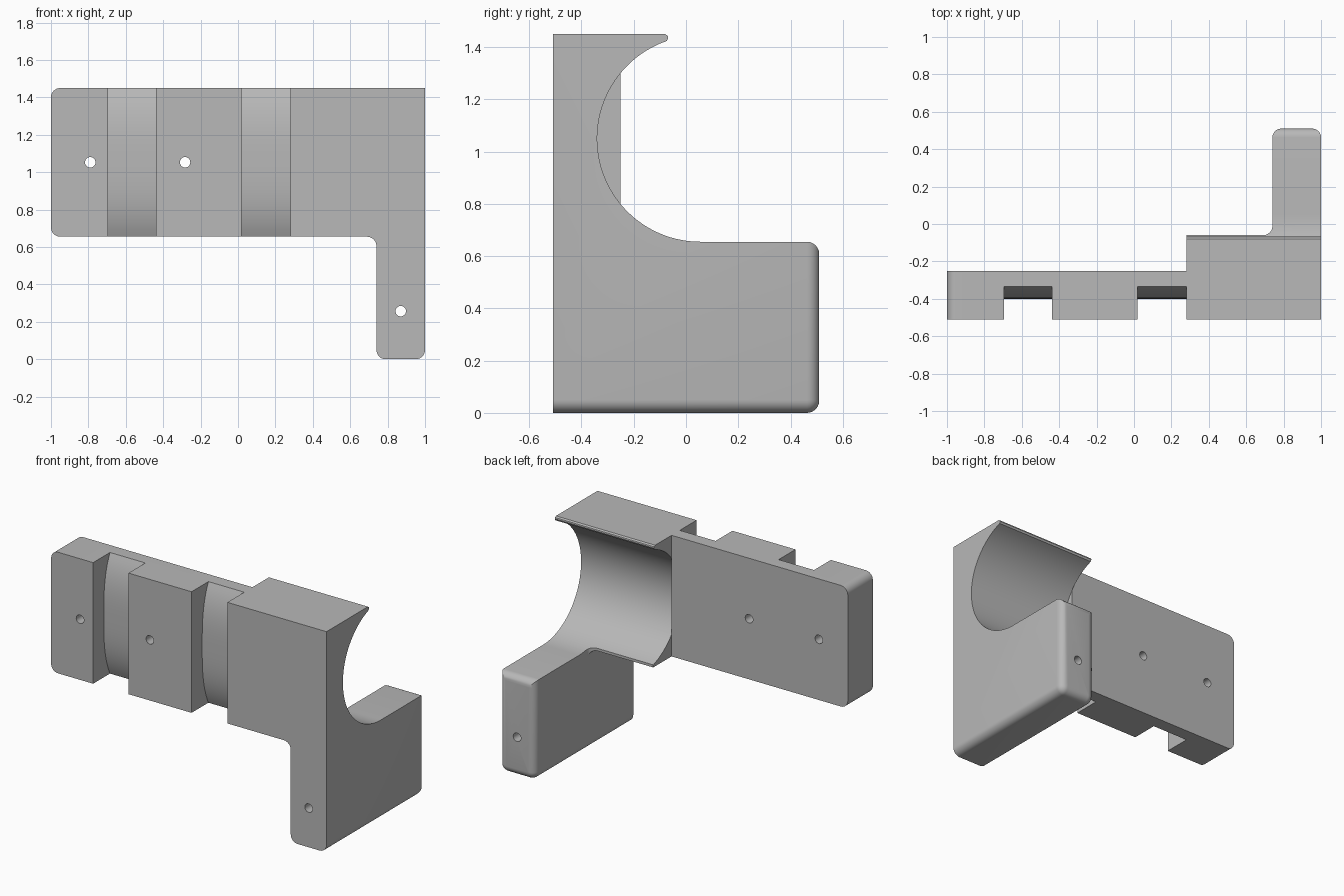
import bpy, bmesh, math
from mathutils import Vector

cube = bpy.data.objects.get("Cube")
if cube:
    bpy.data.objects.remove(cube, do_unlink=True)

grey = bpy.data.materials.new("plain grey")
grey.use_nodes = True
grey.diffuse_color = (0.48, 0.48, 0.48, 1)
grey.node_tree.nodes["Principled BSDF"].inputs["Base Color"].default_value = grey.diffuse_color

PLACE = {
    "x": lambda p, d: Vector((d, p[0], p[1])),
    "y": lambda p, d: Vector((p[0], d, p[1])),
    "z": lambda p, d: Vector((p[0], p[1], d)),
}


def arc(cx, cy, r, start, end, steps=8):
    angles = [math.radians(start + (end - start) * i / steps) for i in range(steps + 1)]
    return [(cx + r * math.cos(a), cy + r * math.sin(a)) for a in angles]


def prism(name, axis, profile, low, high):
    """Extrude a flat profile along an axis."""
    bm = bmesh.new()
    ends = [[bm.verts.new(PLACE[axis](p, d)) for p in profile] for d in (low, high)]
    for ring in ends:
        bm.faces.new(ring)
    n = len(profile)
    for i in range(n):
        j = (i + 1) % n
        bm.faces.new((ends[0][i], ends[0][j], ends[1][j], ends[1][i]))
    bmesh.ops.recalc_face_normals(bm, faces=bm.faces)
    mesh = bpy.data.meshes.new(name)
    bm.to_mesh(mesh)
    bm.free()
    mesh.materials.append(grey)
    obj = bpy.data.objects.new(name, mesh)
    bpy.context.collection.objects.link(obj)
    return obj


def cut(target, cutter):
    """Subtract the cutter and remove it."""
    mod = target.modifiers.new("cut", "BOOLEAN")
    mod.operation = "DIFFERENCE"
    mod.solver = "EXACT"
    mod.object = cutter
    cutter.hide_render = True
    bpy.context.view_layer.objects.active = target
    bpy.ops.object.modifier_apply(modifier=mod.name)
    bpy.data.objects.remove(cutter, do_unlink=True)


# Bracket outline: wide plate with a leg at one end
R = 0.05
TOP, FLOOR = 1.45, 0.655
outline = (arc(-1 + R, TOP - R, R, 180, 90) + [(1, TOP)]
           + arc(1 - R, R, R, 0, -90) + arc(0.74 + R, R, R, -90, -180)
           + arc(0.74 - R, FLOOR - R, R, 0, 90)
           + arc(-1 + R, FLOOR + R, R, -90, -180))
bracket = prism("bracket", "y", outline, -0.51, 0.51)

# Clear the space behind the plate and beside the leg
rear = ([(-1.1, -0.25), (0.28, -0.25), (0.28, -0.06)]
        + arc(0.74 - R, -0.06 + R, R, -90, 0) + [(0.74, 0.7), (-1.1, 0.7)])
cut(bracket, prism("rear_cutter", "z", rear, -0.1, 1.6))

# Round saddle with a blunt upper lip and the flat top of the leg
saddle = ([(0.7, 1.6), (-0.08, 1.6), (-0.08, TOP), (-0.07, 1.443), (-0.068, 1.435)]
          + arc(0.055, 1.05, 0.395, 109, 270, 48) + [(0.7, FLOOR)])
cut(bracket, prism("saddle_cutter", "x", saddle, 0.279, 1.1))

# Rounded rear end of the leg
bm = bmesh.new()
bm.from_mesh(bracket.data)
bmesh.ops.remove_doubles(bm, verts=bm.verts, dist=0.0001)
rim = [e for e in bm.edges if all(v.co.y > 0.509 for v in e.verts)]
bmesh.ops.bevel(bm, geom=rim, offset=0.047, offset_type="OFFSET", segments=6,
                profile=0.5, affect="EDGES", clamp_overlap=False)
bm.to_mesh(bracket.data)
bm.free()

# Strap grooves with bulging floors
steps = [i / 12 for i in range(-12, 13)]
groove = [(-0.40 + 0.065 * abs(t) ** 3, 1.0525 + 0.3985 * t) for t in steps]
groove = [(-0.6, 0.5), (groove[0][0], 0.5)] + groove + [(groove[-1][0], 1.6), (-0.6, 1.6)]
for left, right in ((-0.695, -0.438), (0.02, 0.28)):
    cut(bracket, prism("groove_cutter", "x", groove, left, right))

# Screw holes from front to back
for x, z in ((-0.79, 1.053), (-0.283, 1.053), (0.87, 0.257)):
    cut(bracket, prism("hole_cutter", "y", arc(x, z, 0.028, 0, 345, 23), -0.7, 0.7))

bpy.ops.object.select_all(action="DESELECT")
bracket.select_set(True)
bpy.context.view_layer.objects.active = bracket
bpy.ops.object.shade_smooth_by_angle(angle=math.radians(25))
